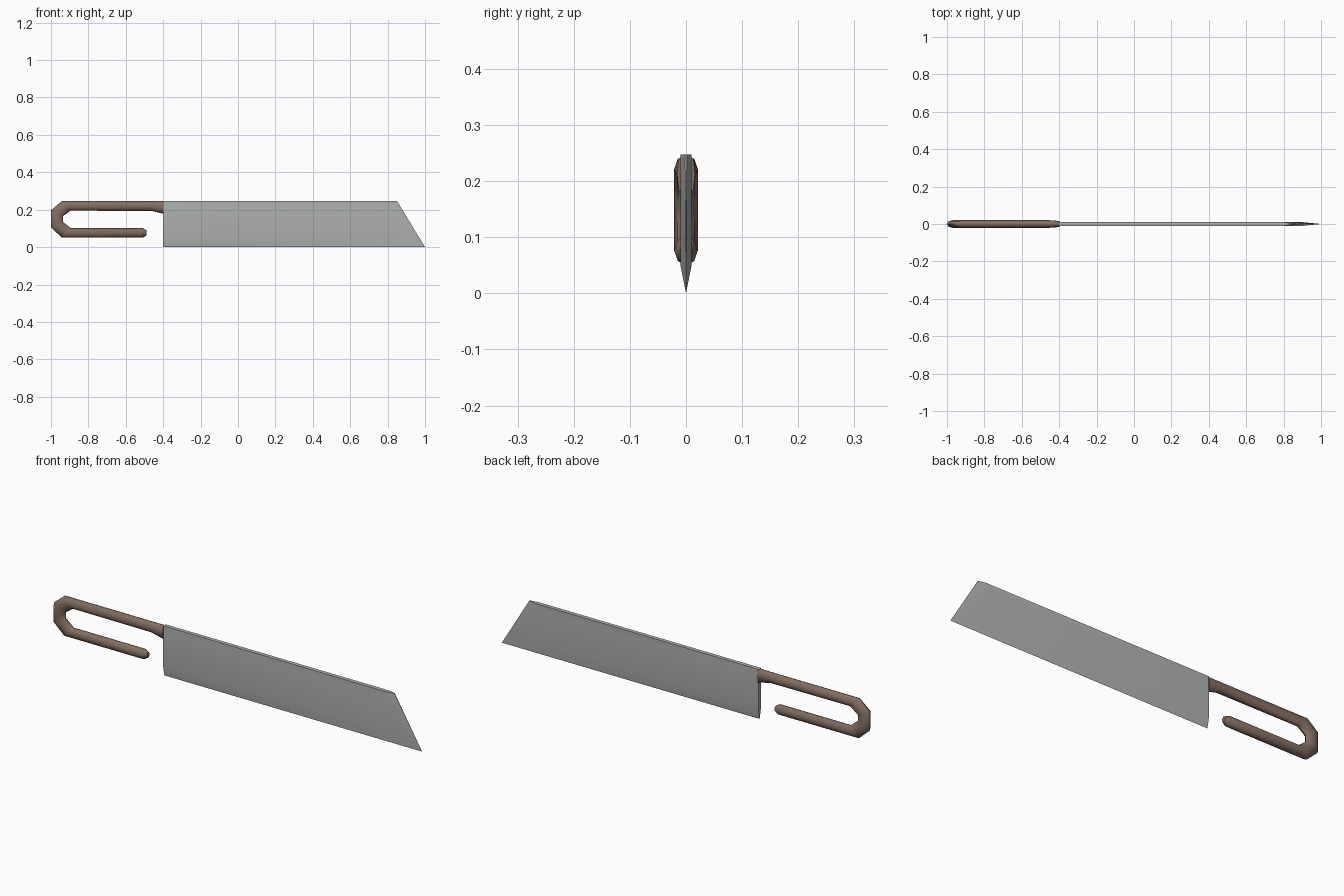
import bpy, bmesh, math

if "Cube" in bpy.data.objects:
    bpy.data.objects.remove(bpy.data.objects["Cube"])


def material(name, rgb):
    m = bpy.data.materials.new(name)
    m.diffuse_color = (*rgb, 1)
    m.use_nodes = True
    m.node_tree.nodes["Principled BSDF"].inputs["Base Color"].default_value = m.diffuse_color
    return m


def finish(name, bm, mat, angle):
    bmesh.ops.remove_doubles(bm, verts=bm.verts, dist=1e-5)
    bmesh.ops.recalc_face_normals(bm, faces=bm.faces)
    me = bpy.data.meshes.new(name)
    bm.to_mesh(me)
    bm.free()
    me.materials.append(mat)
    me.shade_smooth()
    me.set_sharp_from_angle(angle=math.radians(angle))
    ob = bpy.data.objects.new(name, me)
    bpy.context.collection.objects.link(ob)
    return ob


steel = material("steel grey", (0.44, 0.45, 0.45))
brown = material("handle brown", (0.225, 0.155, 0.12))

# Blade: named outline points (x, half thickness, z), mirrored across y
T = 0.0095
P = {
    "heel": (-0.40, 0.0, 0.0), "tip": (1.0, 0.0, 0.0),
    "point": (0.85, 0.0015, 0.247), "spine_end": (0.81, T, 0.247),
    "spine": (-0.40, T, 0.247),
    "in_heel": (-0.40, T, 0.048), "in_tip": (0.905, T, 0.048),
    "in_top": (0.80, T, 0.22), "in_spine": (-0.40, T, 0.22),
}
faces = [
    ("in_heel", "in_tip", "in_top", "in_spine"),      # flat side
    ("heel", "tip", "in_tip", "in_heel"),             # cutting bevel
    ("tip", "point", "in_top", "in_tip"),             # end bevel
    ("point", "spine_end", "in_top"),
    ("in_spine", "in_top", "spine_end", "spine"),     # upper strip
]
bm = bmesh.new()
sides = []
for s in (-1, 1):
    v = {k: bm.verts.new((x, s * y, z)) for k, (x, y, z) in P.items()}
    sides.append(v)
    for f in faces:
        bm.faces.new([v[k] for k in f])
a, b = sides
# Spine, end edge and heel close the two sides
for k, l in (("spine", "spine_end"), ("spine_end", "point"), ("point", "tip")):
    bm.faces.new([a[k], a[l], b[l], b[k]])
bm.faces.new([a["heel"], a["in_heel"], a["in_spine"], a["spine"],
              b["spine"], b["in_spine"], b["in_heel"], b["heel"]])
finish("blade", bm, steel, 35)

# Handle: bent bar, stations of outer x, z, inner x, z, half width, squareness
stations = [
    (-0.398, 0.247, -0.398, 0.178, 0.016, 0.6),
    (-0.46, 0.247, -0.46, 0.193, 0.021, 1),
    (-0.94, 0.247, -0.895, 0.195, 0.021, 1),
    (-1.0, 0.197, -0.935, 0.166, 0.021, 1),
    (-1.0, 0.105, -0.935, 0.134, 0.021, 1),
    (-0.94, 0.05, -0.895, 0.102, 0.021, 1),
    (-0.51, 0.05, -0.51, 0.102, 0.021, 1),
    (-0.488, 0.063, -0.488, 0.089, 0.011, 1),
]
bm = bmesh.new()
rings = []
for ox, oz, ix, iz, w, p in stations:
    ring = []
    for i in range(8):
        t = i * math.pi / 4
        c, s = [math.copysign(abs(q) ** p, q) if abs(q) > 1e-6 else 0
                for q in (math.cos(t), math.sin(t))]
        ring.append(bm.verts.new(((ox + ix) / 2 + c * (ox - ix) / 2, w * s,
                                  (oz + iz) / 2 + c * (oz - iz) / 2)))
    rings.append(ring)
for r, q in zip(rings, rings[1:]):
    for i in range(8):
        j = (i + 1) % 8
        bm.faces.new([r[i], r[j], q[j], q[i]])
bm.faces.new(rings[0])
bm.faces.new(rings[-1])
finish("handle", bm, brown, 60)
